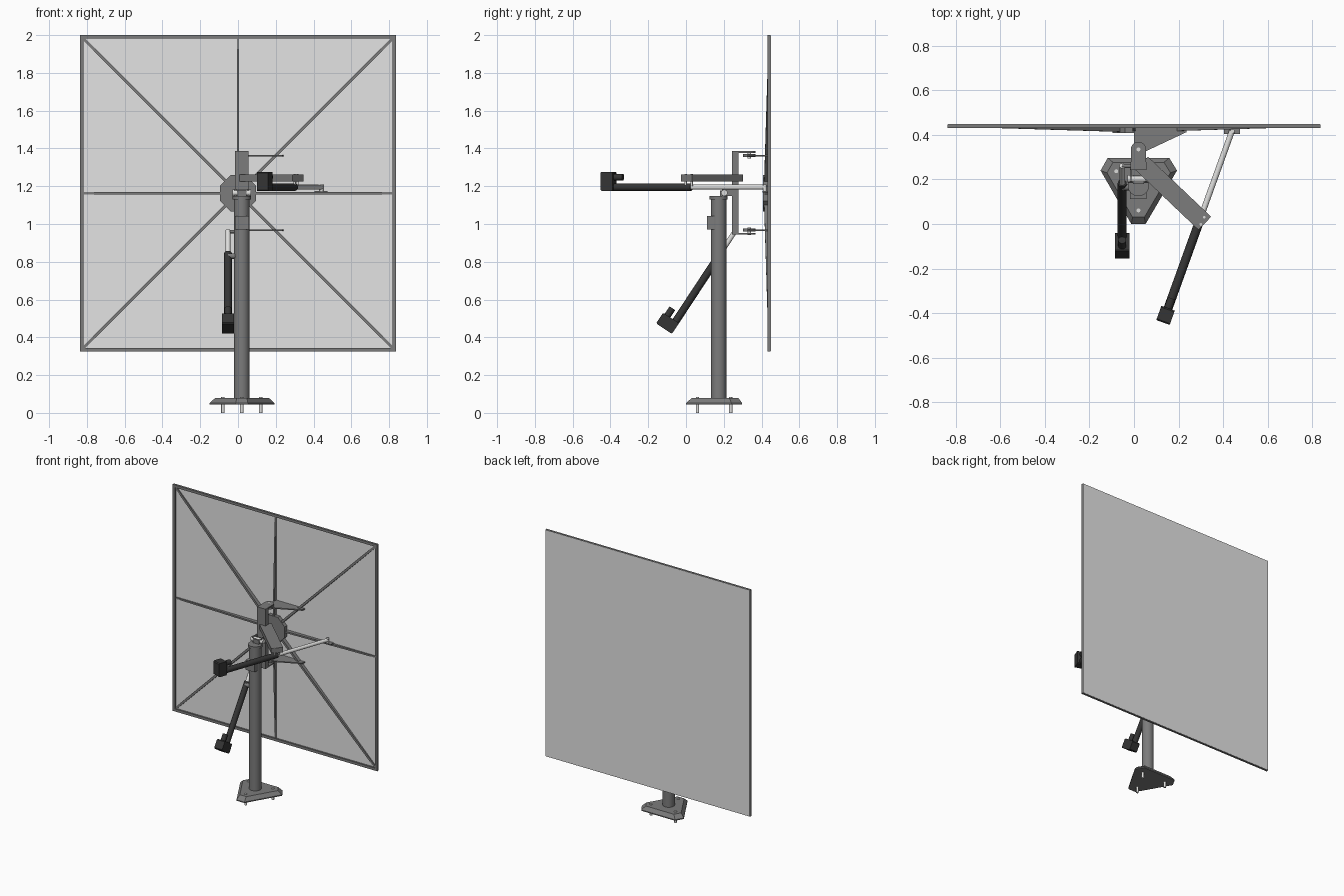
import bpy, bmesh, math
from mathutils import Vector, Matrix

if "Cube" in bpy.data.objects:
    bpy.data.objects.remove(bpy.data.objects["Cube"])


def material(name, r, g, b):
    m = bpy.data.materials.new(name)
    m.diffuse_color = (r, g, b, 1)
    m.use_nodes = True
    m.node_tree.nodes["Principled BSDF"].inputs["Base Color"].default_value = m.diffuse_color
    return m


STEEL = material("grey steel", 0.20, 0.20, 0.20)
MIRROR = material("panel light grey", 0.77, 0.77, 0.77)
BLACK = material("black housing", 0.035, 0.035, 0.035)
BRIGHT = material("bright metal", 0.72, 0.72, 0.71)


def finish(name, bm, mat, smooth=False):
    bmesh.ops.recalc_face_normals(bm, faces=bm.faces)
    me = bpy.data.meshes.new(name)
    bm.to_mesh(me)
    bm.free()
    me.materials.append(mat)
    ob = bpy.data.objects.new(name, me)
    bpy.context.collection.objects.link(ob)
    if smooth:
        bpy.ops.object.select_all(action='DESELECT')
        ob.select_set(True)
        bpy.context.view_layer.objects.active = ob
        bpy.ops.object.shade_smooth_by_angle(angle=math.radians(35))
    return ob


def loft(name, rings, mat):
    """Closed solid through rings of equal point count."""
    bm = bmesh.new()
    vs = [[bm.verts.new(p) for p in ring] for ring in rings]
    n = len(vs[0])
    bm.faces.new(vs[0])
    bm.faces.new(vs[-1])
    for a, b in zip(vs, vs[1:]):
        for i in range(n):
            j = (i + 1) % n
            bm.faces.new((a[i], a[j], b[j], b[i]))
    return finish(name, bm, mat)


def slab(name, outline, z0, z1, mat):
    return loft(name, [[(x, y, z) for x, y in outline] for z in (z0, z1)], mat)


def box(name, x0, x1, y0, y1, z0, z1, mat):
    return slab(name, [(x0, y0), (x1, y0), (x1, y1), (x0, y1)], z0, z1, mat)


def rod(name, a, b, r, mat, seg=24):
    a, b = Vector(a), Vector(b)
    d = b - a
    rot = d.to_track_quat('Z', 'Y').to_matrix().to_4x4()
    bm = bmesh.new()
    bmesh.ops.create_cone(bm, cap_ends=True, segments=seg, radius1=r, radius2=r, depth=d.length,
                          matrix=Matrix.Translation((a + b) / 2) @ rot)
    return finish(name, bm, mat, True)


# --- Panel sheet, frame and ribs ---
CZ, H = 1.1625, 0.8375
box("panel_sheet", -H + 0.002, H - 0.002, 0.443, 0.449, CZ - H + 0.002, CZ + H - 0.002, MIRROR)
W = 0.019
for s in (-1, 1):
    box("frame_side", *sorted((s * H, s * (H - W))), 0.431, 0.4475, CZ - H, CZ + H, STEEL)
    box("frame_rail", -H + W, H - W, 0.431, 0.4475, *sorted((CZ + s * H, CZ + s * (H - W))), STEEL)
for i in range(8):
    a = i * math.pi / 4
    length = (H - 0.012) * (math.sqrt(2) if i % 2 else 1)
    u = Vector((math.cos(a), 0, math.sin(a)))
    side = Vector((-u.z, 0, u.x)) * (0.008 if i % 2 else 0.006)
    rings = []
    for dist, front in ((0.05, 0.413), (length, 0.437)):
        c = Vector((0, 0, CZ)) + u * dist
        rings.append([c + s * side + Vector((0, y, 0))
                      for s, y in ((-1, front), (1, front), (1, 0.445), (-1, 0.445))])
    loft("panel_rib", rings, STEEL)
octagon = [(0.104 * math.cos((k + .5) * math.pi / 4), 0.104 * math.sin((k + .5) * math.pi / 4))
           for k in range(8)]
loft("panel_hub", [[(x, y, CZ + z) for x, z in octagon] for y in (0.408, 0.436)], STEEL)

# --- Base plate and anchor bolts ---
PX, PY = 0.02, 0.173
foot = [(-0.118, 0.297), (0.158, 0.297), (0.193, 0.240), (0.052, 0.0), (-0.012, 0.0), (-0.150, 0.240)]
top = [(PX + (x - PX) * 0.83, 0.18 + (y - 0.18) * 0.83) for x, y in foot]
loft("base_plate", [[(x, y, 0.045) for x, y in foot], [(x, y, 0.052) for x, y in foot],
                    [(x, y, 0.079) for x, y in top]], STEEL)
for x, y in ((-0.08, 0.237), (0.12, 0.237), (0.02, 0.061)):
    rod("anchor_bolt", (x, y, 0), (x, y, 0.085), 0.009, BRIGHT, 12)

# --- Pole with cap, control box and tilt pivot ---
rod("pole", (PX, PY, 0.075), (PX, PY, 1.135), 0.041, STEEL, 40)
rod("pole_cap", (PX, PY, 1.130), (PX, PY, 1.147), 0.048, STEEL, 40)
box("pole_box", -0.017, 0.057, 0.112, 0.15, 0.97, 1.042, STEEL)
box("pivot_block", -0.005, 0.045, 0.18, 0.22, 1.145, 1.178, STEEL)
rod("pivot_pin", (-0.03, 0.203, 1.165), (0.07, 0.203, 1.165), 0.017, BRIGHT)
for x in (-0.019, 0.049):
    box("pivot_lug", x, x + 0.01, 0.19, 0.25, 1.147, 1.185, STEEL)

# --- Swivel post with rounded flanges and hinge plates ---
box("swivel_post", -0.015, 0.055, 0.243, 0.279, 0.944, 1.386, STEEL)
flange = [(-0.014, 0.25), (0.054, 0.25)] + [
    (PX + 0.034 * math.cos(k * math.pi / 10), 0.335 + 0.034 * math.sin(k * math.pi / 10)) for k in range(11)]
hinge = [(0.0, 0.44), (0.0, 0.35), (0.008, 0.322), (0.035, 0.318), (0.235, 0.412), (0.24, 0.44)]
for s in (-1, 1):
    def zz(d0, d1):
        return sorted((1.165 + s * d0, 1.165 + s * d1))
    slab("post_flange", flange, *zz(0.212, 0.221), STEEL)
    slab("hinge_plate", hinge, *zz(0.193, 0.201), STEEL)
    z0, z1 = zz(0.190, 0.205)
    rod("hinge_bushing", (PX, 0.335, z0), (PX, 0.335, z1), 0.033, STEEL)
    z0, z1 = zz(0.183, 0.222)
    rod("hinge_pin", (PX, 0.335, z0), (PX, 0.335, z1), 0.009, BRIGHT, 16)

# --- Side arm carrying the swing actuator ---
a, b = Vector((0.035, 0.272)), Vector((0.318, 0.003))
n = (b - a).normalized().orthogonal() * 0.041
slab("side_arm", [a + n, b + n, b - n, a - n], 1.226, 1.262, STEEL)
for x, y in ((0.300, -0.002), (0.315, 0.030)):
    rod("side_arm_pin", (x, y, 1.20), (x, y, 1.264), 0.006, BRIGHT, 12)


# --- Linear actuators: gearbox, motor, tube, rod ---
def actuator(prefix, start, end, tube, up):
    start, end, up = Vector(start), Vector(end), Vector(up)
    d = (end - start).normalized()
    side = d.cross(up).normalized() * 0.032
    ring = [(-0.020, 0.006), (-0.020, 0.062), (-0.014, 0.068), (0.075, 0.068), (0.081, 0.062),
            (0.081, 0.006), (0.075, 0.0), (-0.014, 0.0)]
    loft(prefix + "_gearbox", [[start + up * h + d * t + side * s for h, t in ring] for s in (-1, 1)], BLACK)
    m = start + up * 0.053
    rod(prefix + "_motor", m + d * 0.06, m + d * 0.115, 0.018, BLACK)
    rod(prefix + "_tube", start + d * 0.05, start + d * tube, 0.020, BLACK)
    rod(prefix + "_rod", start + d * (tube - 0.02), end, 0.013, BRIGHT)


actuator("swing", (0.130, -0.442, 1.195), (0.440, 0.418, 1.195), 0.50, (0, 0, 1))
actuator("tilt", (-0.053, -0.091, 0.429), (-0.053, 0.262, 0.965), 0.50, (0, -0.835, 0.550))

# Actuator end mounts
box("panel_mount", 0.405, 0.475, 0.404, 0.440, 1.168, 1.176, STEEL)
rod("panel_mount_pin", (0.442, 0.417, 1.166), (0.442, 0.417, 1.209), 0.010, BRIGHT, 16)
rod("post_mount_pin", (-0.053, 0.26, 0.96), (0.0, 0.26, 0.96), 0.009, STEEL, 16)
rod("pole_mount_pin", (-0.053, 0.165, 0.83), (0.0, 0.165, 0.83), 0.014, STEEL, 16)
